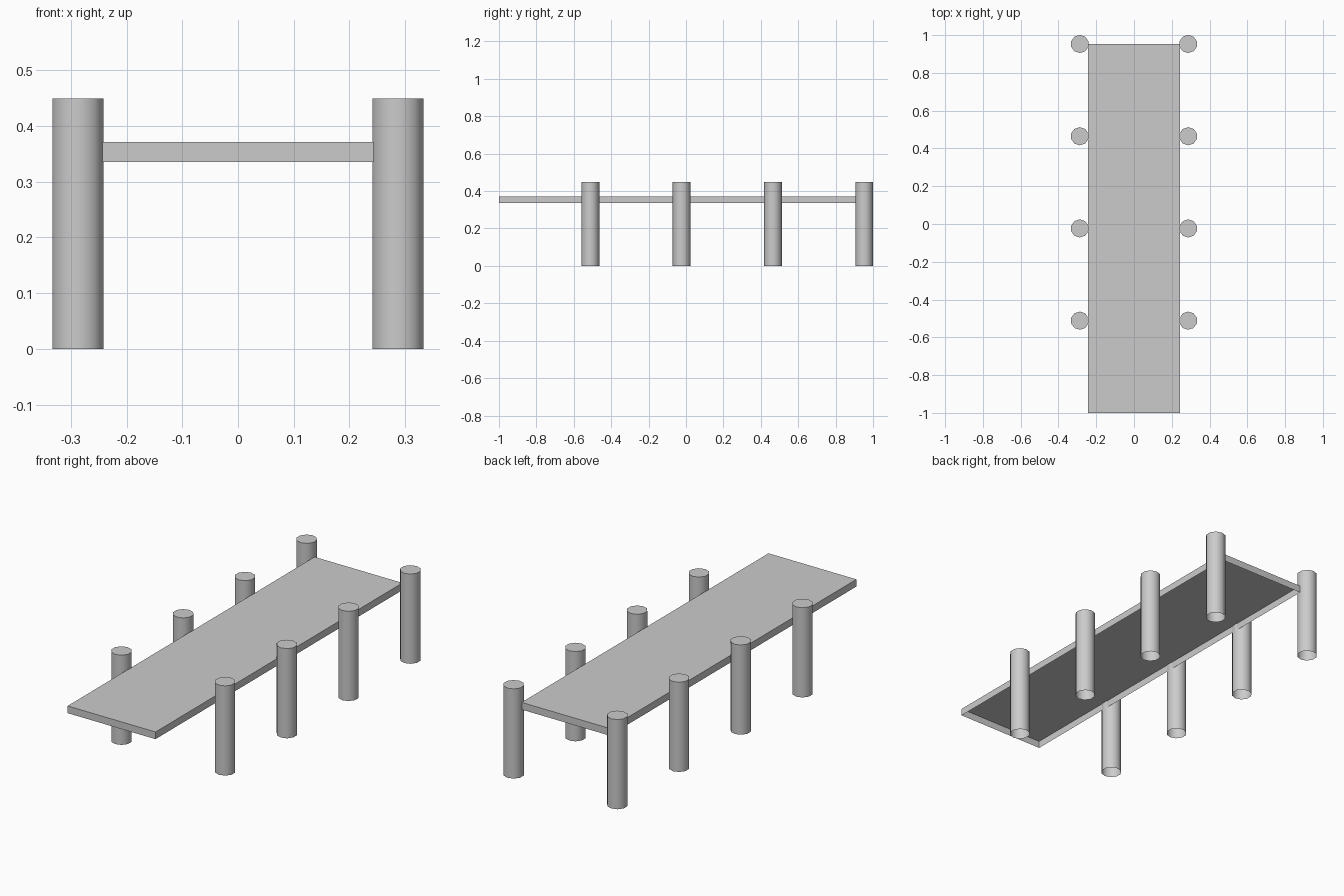
import bpy, bmesh, math
from mathutils import Matrix

if "Cube" in bpy.data.objects:
    bpy.data.objects.remove(bpy.data.objects["Cube"])

SIDES, RADIUS, HEIGHT = 10, 0.048, 0.449
Y_END = 0.953
SPACING = (Y_END + 1) / 4


def finish(name, bm, smooth=False):
    # drop the underside so the shell is open below
    low = min(v.co.z for v in bm.verts)
    under = [f for f in bm.faces if all(v.co.z < low + 1e-5 for v in f.verts)]
    bmesh.ops.delete(bm, geom=under, context='FACES_ONLY')
    mesh = bpy.data.meshes.new(name)
    bm.to_mesh(mesh)
    bm.free()
    obj = bpy.data.objects.new(name, mesh)
    bpy.context.collection.objects.link(obj)
    if smooth:
        bpy.ops.object.select_all(action='DESELECT')
        obj.select_set(True)
        bpy.context.view_layer.objects.active = obj
        bpy.ops.object.shade_smooth_by_angle(angle=math.radians(50))
    return obj


# walkway deck, open underneath
bm = bmesh.new()
bmesh.ops.create_cube(bm, size=1, matrix=Matrix.Translation((0, (Y_END - 1) / 2, 0.353))
                      @ Matrix.Diagonal((0.487, Y_END + 1, 0.036, 1)))
finish("deck", bm)

# mooring posts, four along each side
for side, x in (("left", -0.287), ("right", 0.287)):
    for i in range(4):
        bm = bmesh.new()
        bmesh.ops.create_cone(bm, cap_ends=True, segments=SIDES, radius1=RADIUS, radius2=RADIUS,
                              depth=HEIGHT,
                              matrix=Matrix.Translation((x, Y_END - i * SPACING, HEIGHT / 2)))
        finish(f"{side}_post_{i + 1}", bm, smooth=True)
